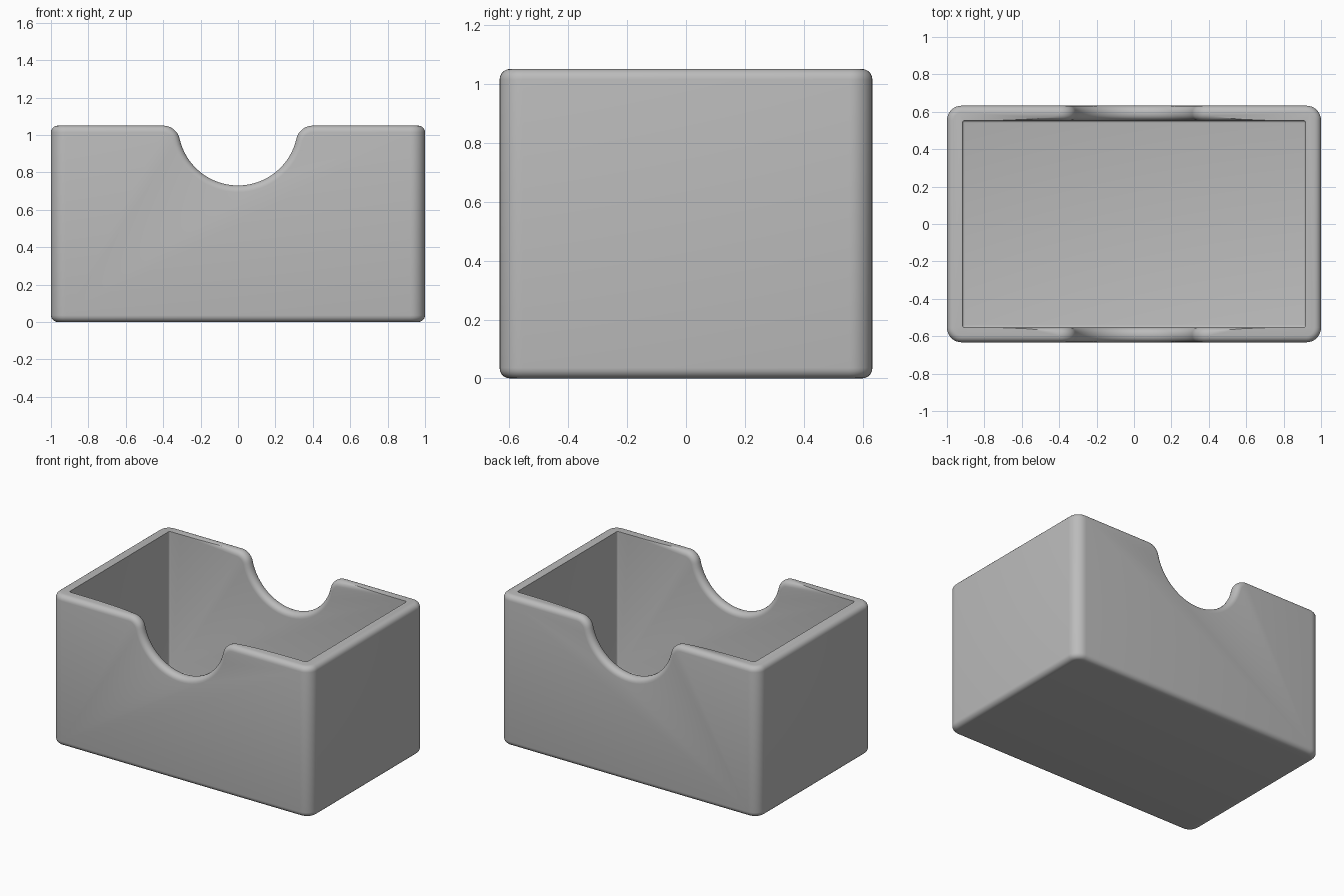
import bpy, bmesh, math

W, D, H = 2.0, 1.265, 1.05            # outer size
IN_X, IN_Y, FLOOR = 0.917, 0.553, 0.08  # cavity half sizes and floor height
NOTCH_R, NOTCH_X = 0.32, 0.40         # notch radius, half width at the rim
EDGE = 0.036                          # rounding of rim, base and notch

old = bpy.data.objects.get("Cube")
if old:
    bpy.data.objects.remove(old, do_unlink=True)

grey = bpy.data.materials.new("plain grey")
grey.use_nodes = True
colour = (0.5, 0.5, 0.5, 1)
grey.diffuse_color = colour
grey.node_tree.nodes["Principled BSDF"].inputs["Base Color"].default_value = colour


def add_object(name, bm):
    bmesh.ops.recalc_face_normals(bm, faces=bm.faces)
    mesh = bpy.data.meshes.new(name)
    bm.to_mesh(mesh)
    bm.free()
    mesh.materials.append(grey)
    obj = bpy.data.objects.new(name, mesh)
    bpy.context.collection.objects.link(obj)
    return obj


def block(hx, hy, z0, z1):
    bm = bmesh.new()
    bmesh.ops.create_cube(bm, size=2)
    for v in bm.verts:
        v.co = (v.co.x * hx, v.co.y * hy, z1 if v.co.z > 0 else z0)
    return bm


def round_edges(bm, edges, radius, segments):
    bmesh.ops.bevel(bm, geom=edges, offset=radius, segments=segments,
                    profile=0.5, affect='EDGES', clamp_overlap=True)


def upright(e):
    return abs(e.verts[0].co.z - e.verts[1].co.z) > 0.5


# Outer body with rounded upright corners
bm = block(W / 2, D / 2, 0, H)
round_edges(bm, [e for e in bm.edges if upright(e)], 0.078, 8)
box = add_object("card_box", bm)

# Cavity with slightly eased inner corners
bm = block(IN_X, IN_Y, FLOOR, H + 0.3)
round_edges(bm, [e for e in bm.edges
                 if upright(e) or max(v.co.z for v in e.verts) < H], 0.012, 4)
cavity = add_object("cavity_cutter", bm)

# Thumb notch: a half circle blended into the rim by two fillets
fillet = (NOTCH_X ** 2 - NOTCH_R ** 2) / (2 * NOTCH_R)
meet = math.atan2(fillet, NOTCH_X)
half = []
for i in range(9):
    a = math.pi / 2 + (math.pi / 2 - meet) * i / 8
    half.append((NOTCH_X + fillet * math.cos(a), H - fillet + fillet * math.sin(a)))
for i in range(1, 17):
    a = -meet - (math.pi / 2 - meet) * i / 16
    half.append((NOTCH_R * math.cos(a), H + NOTCH_R * math.sin(a)))
outline = [(NOTCH_X, H + 0.2)] + half
outline += [(-x, z) for x, z in reversed(outline[:-1])]
bm = bmesh.new()
face = bm.faces.new([bm.verts.new((x, -1, z)) for x, z in outline])
ext = bmesh.ops.extrude_face_region(bm, geom=[face])["geom"]
bmesh.ops.translate(bm, vec=(0, 2, 0),
                    verts=[v for v in ext if isinstance(v, bmesh.types.BMVert)])
notch = add_object("notch_cutter", bm)

# Cut the body
for cutter in (cavity, notch):
    cutter.hide_render = True
    mod = box.modifiers.new(cutter.name, 'BOOLEAN')
    mod.operation = 'DIFFERENCE'
    mod.solver = 'EXACT'
    mod.object = cutter
depsgraph = bpy.context.evaluated_depsgraph_get()
cut = bpy.data.meshes.new_from_object(box.evaluated_get(depsgraph))
box.modifiers.clear()
for cutter in (cavity, notch):
    bpy.data.objects.remove(cutter, do_unlink=True)

# Round the outer rim, the base and both sides of the notches
bm = bmesh.new()
bm.from_mesh(cut)
bmesh.ops.remove_doubles(bm, verts=bm.verts, dist=0.0005)


def rounded(e):
    if len(e.link_faces) != 2 or e.calc_face_angle() < math.radians(40):
        return False
    m = (e.verts[0].co + e.verts[1].co) / 2
    inside = abs(m.x) < IN_X + 0.01 and abs(m.y) < IN_Y + 0.01
    if inside:
        return abs(m.x) < NOTCH_X and abs(m.y) > IN_Y - 0.005 and m.z > 0.5
    return True


round_edges(bm, [e for e in bm.edges if rounded(e)], EDGE, 5)
bm.to_mesh(cut)
bm.free()
box.data = cut

# Smooth shading with crisp inner edges
bpy.ops.object.select_all(action='DESELECT')
box.select_set(True)
bpy.context.view_layer.objects.active = box
bpy.ops.object.shade_smooth_by_angle(angle=math.radians(35))
